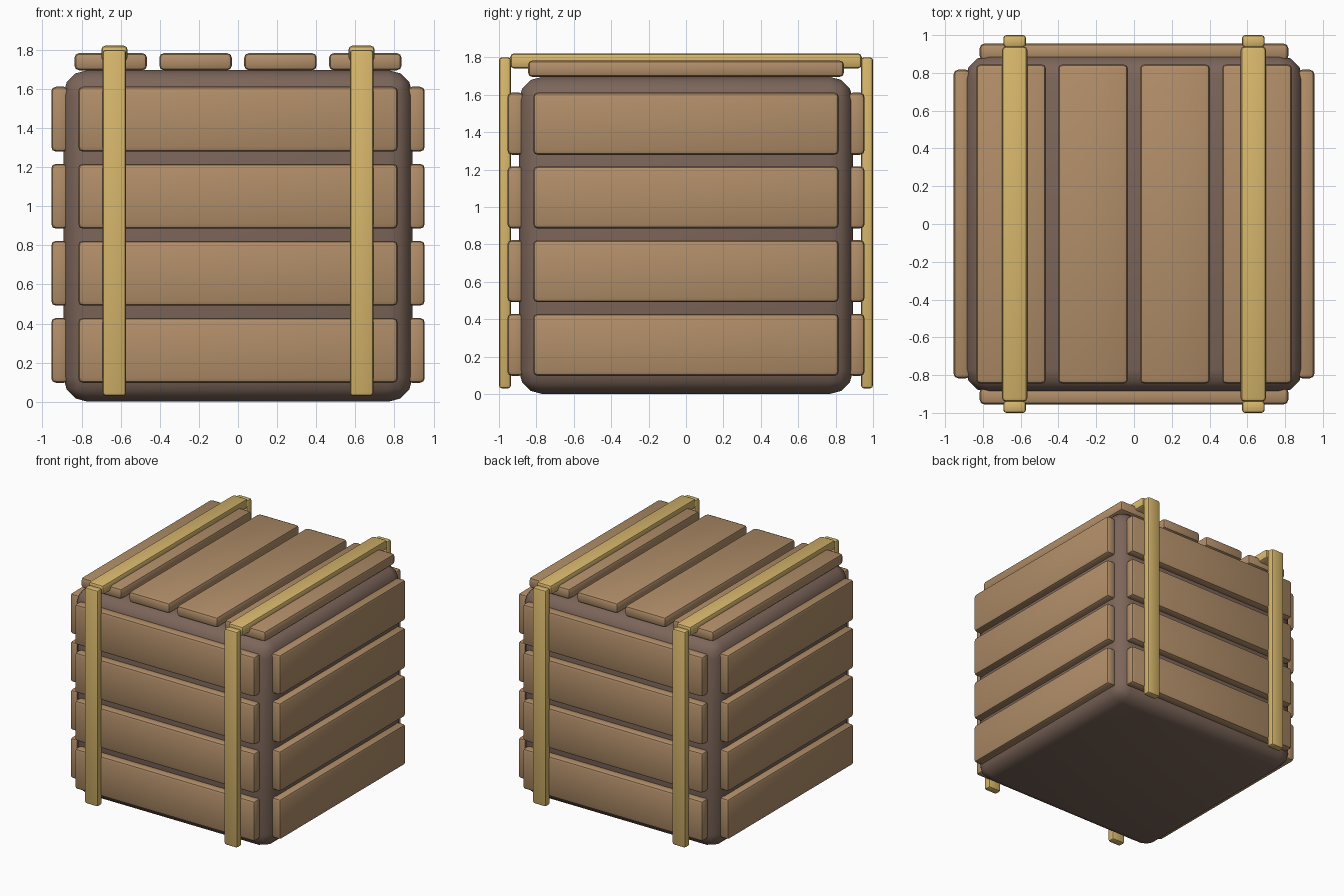
import bpy, math

if "Cube" in bpy.data.objects:
    bpy.data.objects.remove(bpy.data.objects["Cube"])


def material(name, rgb):
    m = bpy.data.materials.new(name)
    m.diffuse_color = (*rgb, 1)
    m.use_nodes = True
    m.node_tree.nodes["Principled BSDF"].inputs["Base Color"].default_value = m.diffuse_color
    return m


DARK = material("dark_wood", (0.20, 0.13, 0.10))
WOOD = material("plank_wood", (0.44, 0.27, 0.14))
GOLD = material("strap_yellow", (0.68, 0.47, 0.15))


def box(name, loc, size, bevel, segments, mat):
    """Rounded box with smooth shading."""
    bpy.ops.mesh.primitive_cube_add(size=1, location=loc)
    ob = bpy.context.object
    ob.name = name
    ob.scale = size
    bpy.ops.object.transform_apply(location=False, rotation=False, scale=True)
    mod = ob.modifiers.new("round_edges", 'BEVEL')
    mod.width = bevel
    mod.segments = segments
    mod.limit_method = 'NONE'
    ob.data.materials.append(mat)
    bpy.ops.object.modifier_apply(modifier=mod.name)
    bpy.ops.object.shade_smooth_by_angle(angle=math.radians(40))
    return ob


# Inner crate body
box("crate_body", (0, 0, 0.848), (1.786, 1.786, 1.696), 0.125, 3, DARK)

# Horizontal planks on the four sides
for i in range(4):
    z = 0.263 + 0.394 * i
    for s, front, side in ((-1, "front", "left"), (1, "back", "right")):
        box(f"{front}_plank_{i + 1}", (0, s * 0.911, z), (1.634, 0.088, 0.332), 0.024, 2, WOOD)
        box(f"{side}_plank_{i + 1}", (s * 0.911, 0, z), (0.088, 1.634, 0.332), 0.024, 2, WOOD)

# Lid planks
for i in range(4):
    x = (i - 1.5) * 0.434
    box(f"lid_plank_{i + 1}", (x, 0, 1.739), (0.371, 1.69, 0.088), 0.024, 2, WOOD)

# Straps over the lid and down the front and back
for sx, side in ((-1, "left"), (1, "right")):
    x = sx * 0.632
    box(f"{side}_lid_strap", (x, 0, 1.781), (0.134, 1.88, 0.08), 0.02, 2, GOLD)
    for sy, face in ((-1, "front"), (1, "back")):
        box(f"{side}_{face}_strap", (x, sy * 0.968, 0.915), (0.12, 0.064, 1.77), 0.016, 2, GOLD)
